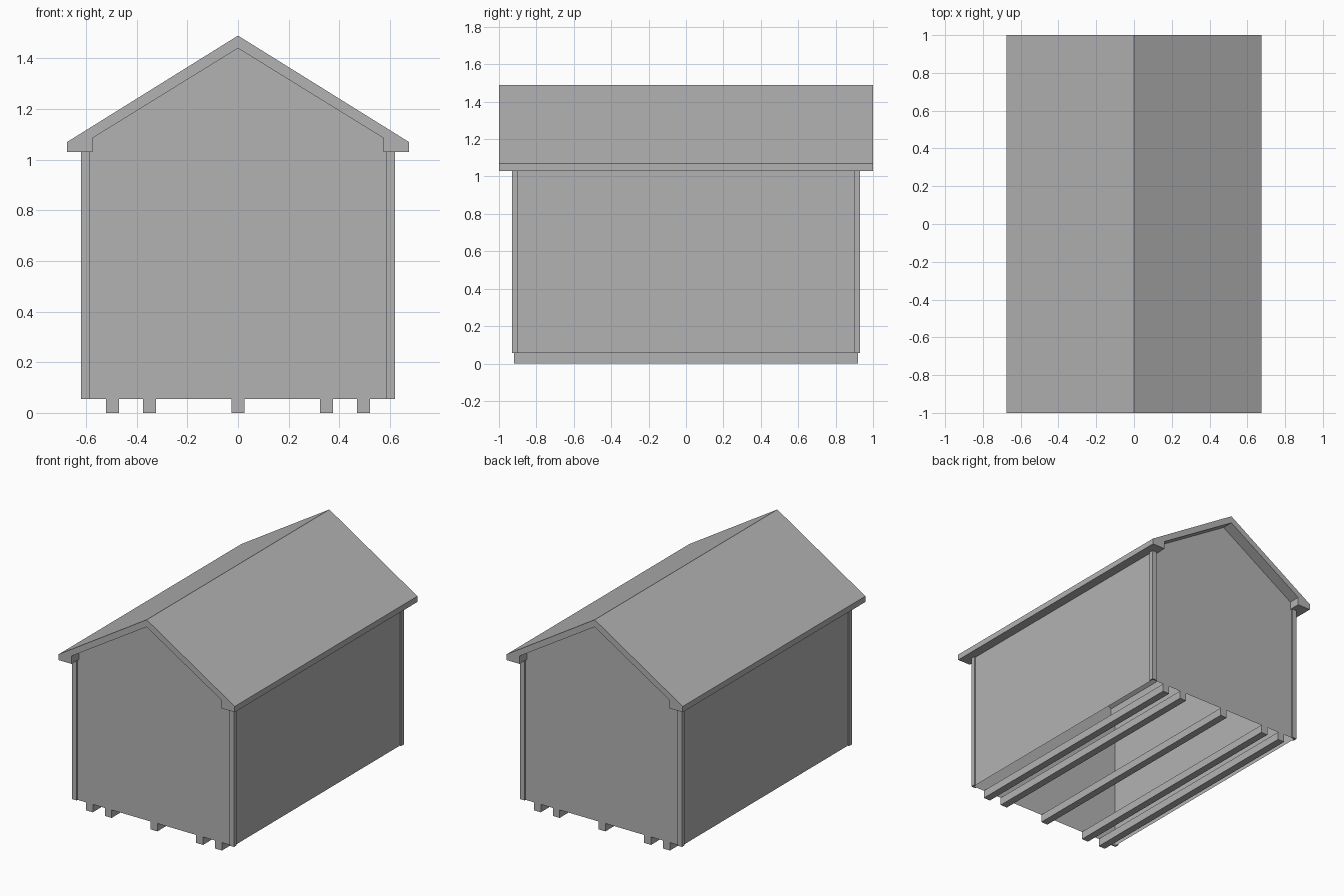
import bpy
import bmesh

cube = bpy.data.objects.get("Cube")
if cube:
    bpy.data.objects.remove(cube, do_unlink=True)

grey = bpy.data.materials.new("plain_grey")
grey.use_nodes = True
grey.diffuse_color = (0.45, 0.45, 0.45, 1)
grey.node_tree.nodes["Principled BSDF"].inputs["Base Color"].default_value = grey.diffuse_color

FLOOR, EAVE = 0.055, 1.03      # wall bottom and soffit height
WALL_X, WALL_Y = 0.61, 0.92    # wall planes


def sheet(name, points, depth=None):
    """One flat face, pushed along depth into a closed solid if given."""
    bm = bmesh.new()
    face = bm.faces.new([bm.verts.new(p) for p in points])
    if depth:
        new = bmesh.ops.extrude_face_region(bm, geom=[face], use_keep_orig=True)["geom"]
        bmesh.ops.translate(bm, vec=depth, verts=[v for v in new if isinstance(v, bmesh.types.BMVert)])
        bmesh.ops.recalc_face_normals(bm, faces=bm.faces)
    mesh = bpy.data.meshes.new(name)
    bm.to_mesh(mesh)
    bm.free()
    mesh.materials.append(grey)
    obj = bpy.data.objects.new(name, mesh)
    bpy.context.collection.objects.link(obj)
    return obj


def mirrored(half):
    """Complete a left half profile across x = 0, ridge point last."""
    return half + [(-x, z) for x, z in reversed(half[:-1])]


# Roof slab with boxed eaves
outer = mirrored([(0.675, EAVE), (0.675, 1.07), (0, 1.49)])
inner = mirrored([(0.575, EAVE), (0.575, 1.085), (0, 1.44)])
sheet("roof", [(x, -1, z) for x, z in outer + inner[::-1]], (0, 2, 0))

# Gable walls, tucked into the roof slab
gable = mirrored([(WALL_X, FLOOR), (WALL_X, 1.084), (0, 1.46)])
for name, side in (("front", -1), ("back", 1)):
    sheet(name + "_gable_wall", [(-side * x, side * WALL_Y, z) for x, z in gable])

# Side walls
for name, side in (("left", 1), ("right", -1)):
    sheet(name + "_wall", [(side * WALL_X, side * y, z) for y, z in (
        (-WALL_Y, FLOOR), (WALL_Y, FLOOR), (WALL_Y, EAVE + 0.02), (-WALL_Y, EAVE + 0.02))])

# Corner boards wrapped around each wall corner
corner = [(0.585, 0.93), (0.62, 0.93), (0.62, 0.90), (WALL_X, 0.90),
          (WALL_X, WALL_Y), (0.585, WALL_Y)]
for x_name, sx in (("left", 1), ("right", -1)):
    for y_name, sy in (("front", -1), ("back", 1)):
        sheet(f"{y_name}_{x_name}_corner_board",
              [(sx * x, sy * y, FLOOR) for x, y in corner], (0, 0, EAVE - FLOOR))

# Skids under the open floor
for i, x in enumerate((-0.495, -0.35, 0, 0.35, 0.495)):
    a, b = x - 0.026, x + 0.026
    sheet(f"skid_{i + 1}", [(a, -WALL_Y, 0), (b, -WALL_Y, 0), (b, -WALL_Y, FLOOR), (a, -WALL_Y, FLOOR)],
          (0, 2 * WALL_Y, 0))
